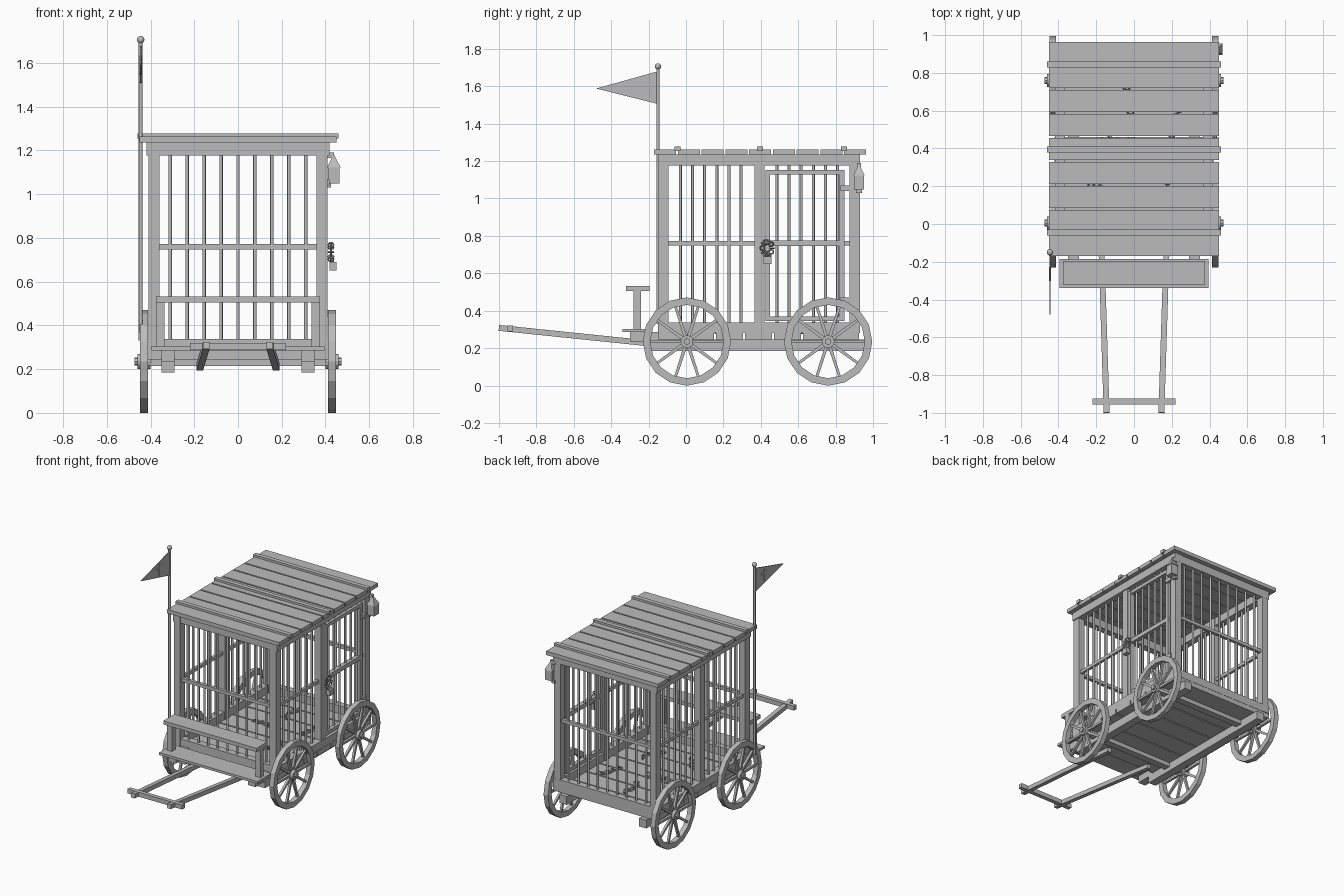
import bpy, bmesh, math, random
from mathutils import Matrix, Vector

random.seed(4)
cube = bpy.data.objects.get("Cube")
if cube:
    bpy.data.objects.remove(cube)

grey = bpy.data.materials.new("plain grey")
grey.use_nodes = True
grey.diffuse_color = (0.5, 0.5, 0.5, 1)
bsdf = next(n for n in grey.node_tree.nodes if n.type == 'BSDF_PRINCIPLED')
bsdf.inputs["Base Color"].default_value = grey.diffuse_color


def box(bm, x, y, z):
    """Box from three (low, high) ranges."""
    mid = [(r[0] + r[1]) / 2 for r in (x, y, z)]
    size = [r[1] - r[0] for r in (x, y, z)]
    bmesh.ops.create_cube(bm, size=1, matrix=Matrix.Translation(mid) @ Matrix.Diagonal(size + [1]))


def rod(bm, a, b, r, seg=8, r2=None):
    """Rod between two points; four sides give a square beam."""
    a, b = Vector(a), Vector(b)
    m = Matrix.Translation((a + b) / 2) @ (b - a).to_track_quat('Z', 'Y').to_matrix().to_4x4()
    if seg == 4:
        m = m @ Matrix.Rotation(math.pi / 4, 4, 'Z')
    bmesh.ops.create_cone(bm, cap_ends=True, segments=seg, radius1=r,
                          radius2=r if r2 is None else r2, depth=(b - a).length, matrix=m)


def ring(bm, m, profile, seg):
    """Sweep a closed (radius, height) profile around the local z axis."""
    loops = []
    for i in range(seg):
        t = math.tau * i / seg
        loops.append([bm.verts.new(m @ Vector((r * math.cos(t), r * math.sin(t), h))) for r, h in profile])
    n = len(profile)
    for i in range(seg):
        p, q = loops[i], loops[(i + 1) % seg]
        for j in range(n):
            k = (j + 1) % n
            bm.faces.new((p[j], q[j], q[k], p[k]))


def link(bm, pos, r, wire, spin):
    """Small chain link."""
    prof = [(r + wire * math.cos(t), wire * math.sin(t)) for t in (0, 1.57, 3.14, 4.71)]
    ring(bm, Matrix.Translation(pos) @ spin, prof, 8)


def finish(bm, name, smooth=False):
    bmesh.ops.recalc_face_normals(bm, faces=bm.faces)
    me = bpy.data.meshes.new(name)
    bm.to_mesh(me)
    bm.free()
    me.materials.append(grey)
    ob = bpy.data.objects.new(name, me)
    bpy.context.collection.objects.link(ob)
    if smooth:
        bpy.ops.object.select_all(action='DESELECT')
        ob.select_set(True)
        bpy.context.view_layer.objects.active = ob
        bpy.ops.object.shade_smooth_by_angle(angle=math.radians(50))
    return ob


# Roof planks and battens
bm = bmesh.new()
for i in range(9):
    y = -0.17 + i * 0.127
    box(bm, (-0.45, 0.45), (y, y + 0.117), (1.235, 1.263))
for y in (-0.045, 0.395, 0.845):
    box(bm, (-0.46, 0.46), (y - 0.016, y + 0.016), (1.255, 1.278))
finish(bm, "roof")

# Floor planks
bm = bmesh.new()
for i in range(7):
    y = -0.15 + i * 0.155
    box(bm, (-0.42, 0.42), (y, y + 0.145), (0.245, 0.28))
finish(bm, "floor")

# Chassis beams and axles
bm = bmesh.new()
for s in (-1, 1):
    box(bm, sorted((s * 0.29, s * 0.35)), (-0.19, 0.955), (0.185, 0.245))
for y in (0.005, 0.76):
    rod(bm, (-0.46, y, 0.235), (0.46, y, 0.235), 0.018, 8)
    box(bm, (-0.41, 0.41), (y - 0.025, y + 0.025), (0.215, 0.25))
finish(bm, "chassis")

# Cage frame: posts and rails
bm = bmesh.new()
for s in (-1, 1):
    side = sorted((s * 0.36, s * 0.41))
    for y in (-0.15, 0.365, 0.873):
        box(bm, side, (y, y + 0.056), (0.28, 1.235))
    for z in ((0.28, 0.337), (1.177, 1.235)):
        box(bm, sorted((s * 0.365, s * 0.418)), (-0.15, 0.93), z)
    box(bm, sorted((s * 0.375, s * 0.395)), (-0.1, 0.88), (0.748, 0.772))
for y in (-0.145, 0.877):
    for z in ((0.28, 0.337), (1.177, 1.235)):
        box(bm, (-0.37, 0.37), (y, y + 0.05), z)
    box(bm, (-0.365, 0.365), (y + 0.012, y + 0.036), (0.748, 0.772))
finish(bm, "cage_frame")

# Cage bars
bm = bmesh.new()
for y in (-0.12, 0.901):
    for i in range(-4, 5):
        rod(bm, (i * 0.0775, y, 0.33), (i * 0.0775, y, 1.18), 0.008)
for s in (-1, 1):
    for start in (-0.095, 0.421):
        for i in range(1, 7):
            y = start + i * 0.065
            rod(bm, (s * 0.385, y, 0.33), (s * 0.385, y, 1.18), 0.008)
finish(bm, "cage_bars", True)

# Door frame with hinges
bm = bmesh.new()
for y in ((0.424, 0.45), (0.818, 0.848)):
    box(bm, (0.372, 0.408), y, (0.345, 1.152))
for z in ((0.345, 0.37), (1.127, 1.152), (0.745, 0.775)):
    box(bm, (0.374, 0.406), (0.424, 0.848), z)
for z in (0.44, 1.04):
    box(bm, (0.39, 0.418), (0.825, 0.885), (z, z + 0.03))
finish(bm, "door")

# Padlock and its chain
bm = bmesh.new()
box(bm, (0.418, 0.45), (0.415, 0.457), (0.65, 0.69))
link(bm, (0.434, 0.436, 0.695), 0.016, 0.005, Matrix.Rotation(math.pi / 2, 4, 'Y'))
for i in range(10):
    t = math.tau * i / 10
    spin = Matrix.Rotation(t, 4, 'X') @ Matrix.Rotation(math.pi / 2 * (i % 2), 4, 'Y')
    link(bm, (0.425, 0.435 + 0.026 * math.cos(t), 0.735 + 0.034 * math.sin(t)), 0.012, 0.004, spin)
finish(bm, "padlock_and_chain")

# Loose chains lying on the floor
bm = bmesh.new()
for x, y, turn in ((-0.25, 0.2, 0.4), (0, 0.58, 2.2), (-0.2, 0.45, 5.6), (0.2, 0.45, 1.2), (0.08, 0.1, 0)):
    for i in range(8):
        turn += random.uniform(-0.5, 0.5)
        x += 0.024 * math.cos(turn)
        y += 0.024 * math.sin(turn)
        spin = Matrix.Rotation(turn, 4, 'Z') @ Matrix.Rotation(math.pi / 2 * (i % 2), 4, 'X')
        link(bm, (x, y, 0.295), 0.016, 0.005, spin)
finish(bm, "floor_chains")

# Wheels: rim, hub and spokes
for side, s in (("left", 1), ("right", -1)):
    for end, y in (("front", 0.005), ("rear", 0.76)):
        bm = bmesh.new()
        c = Vector((s * 0.43, y, 0.235))
        m = Matrix.Translation(c) @ Matrix.Rotation(math.pi / 2, 4, 'Y')
        ring(bm, m, [(0.236, -0.018), (0.236, 0.018), (0.196, 0.018), (0.196, -0.018)], 16)
        rod(bm, c - Vector((s * 0.03, 0, 0)), c + Vector((s * 0.03, 0, 0)), 0.034, 12)
        rod(bm, c, c + Vector((s * 0.043, 0, 0)), 0.018, 8)
        for i in range(10):
            t = math.tau * i / 10
            d = Vector((0, math.cos(t), math.sin(t)))
            rod(bm, c + d * 0.02, c + d * 0.205, 0.013, 4, 0.01)
        finish(bm, f"{end}_{side}_wheel")

# Driver's bench and footboard
bm = bmesh.new()
box(bm, (-0.375, 0.375), (-0.322, -0.195), (0.505, 0.532))
box(bm, (-0.395, 0.395), (-0.34, -0.185), (0.285, 0.303))
for s in (-1, 1):
    box(bm, sorted((s * 0.335, s * 0.375)), (-0.28, -0.24), (0.3, 0.508))
    box(bm, sorted((s * 0.29, s * 0.35)), (-0.3, -0.14), (0.235, 0.287))
finish(bm, "bench")

# Drawbar arms and handle
bm = bmesh.new()
for s in (-1, 1):
    rod(bm, (s * 0.175, -0.05, 0.21), (s * 0.145, -1, 0.308), 0.022, 4)
box(bm, (-0.22, 0.22), (-0.955, -0.925), (0.288, 0.32))
finish(bm, "drawbar")

# Flagpole with ball
bm = bmesh.new()
rod(bm, (-0.445, -0.15, 0.33), (-0.445, -0.15, 1.7), 0.009)
bmesh.ops.create_uvsphere(bm, u_segments=12, v_segments=8, radius=0.017,
                          matrix=Matrix.Translation((-0.445, -0.15, 1.706)))
finish(bm, "flagpole", True)

# Pennant with a raised cross on each face
bm = bmesh.new()
tri = [bm.verts.new((-0.448, y, z)) for y, z in ((-0.15, 1.505), (-0.15, 1.68), (-0.48, 1.588))]
face = bm.faces.new(tri)
out = bmesh.ops.extrude_face_region(bm, geom=[face])
bmesh.ops.translate(bm, vec=(0.006, 0, 0), verts=[v for v in out["geom"] if isinstance(v, bmesh.types.BMVert)])
box(bm, (-0.45, -0.44), (-0.273, -0.257), (1.545, 1.633))
box(bm, (-0.4495, -0.4405), (-0.302, -0.228), (1.598, 1.614))
finish(bm, "pennant")

# Lantern hung on the rear corner
bm = bmesh.new()
box(bm, (0.412, 0.465), (0.897, 0.952), (1.048, 1.125))
rod(bm, (0.438, 0.925, 1.122), (0.438, 0.925, 1.178), 0.044, 4, 0.004)
box(bm, (0.4, 0.44), (0.915, 0.935), (1.165, 1.19))
box(bm, (0.4, 0.425), (0.91, 0.94), (1.03, 1.05))
finish(bm, "lantern")
